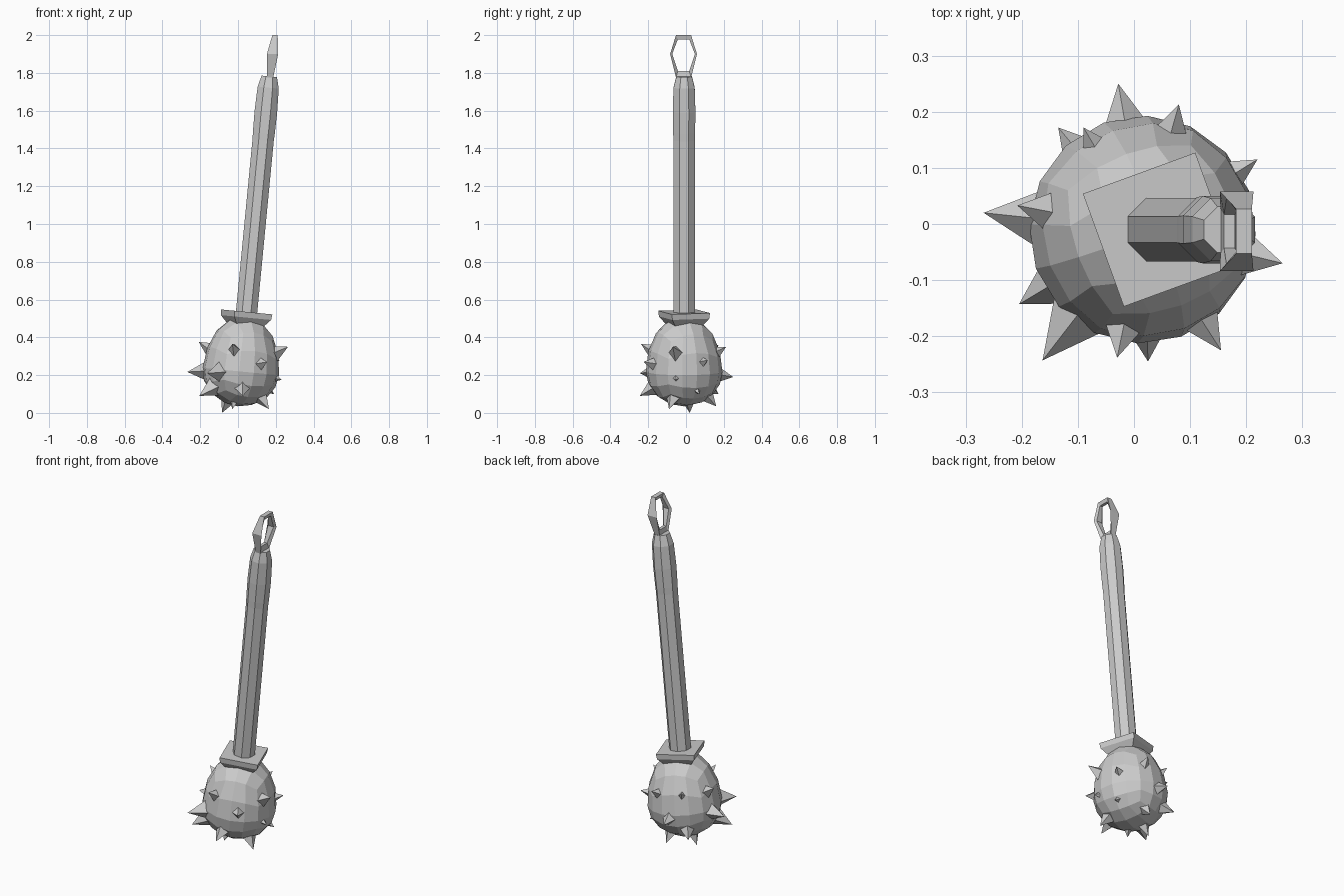
import bpy, bmesh, math
from mathutils import Matrix, Vector

cube = bpy.data.objects.get("Cube")
if cube:
    bpy.data.objects.remove(cube)

steel = bpy.data.materials.new("grey_steel")
GREY = (0.6, 0.6, 0.6, 1)
steel.use_nodes = True
steel.diffuse_color = GREY
steel.node_tree.nodes["Principled BSDF"].inputs["Base Color"].default_value = GREY

# The whole weapon leans along this axis
LEAN = Matrix.Translation((-0.006, -0.01, 0)) @ Matrix.Rotation(math.radians(5.5), 4, 'Y')


def finish(name, bm, matrix=None):
    if matrix:
        bm.transform(matrix)
    bmesh.ops.recalc_face_normals(bm, faces=bm.faces)
    mesh = bpy.data.meshes.new(name)
    bm.to_mesh(mesh)
    bm.free()
    mesh.materials.append(steel)
    obj = bpy.data.objects.new(name, mesh)
    bpy.context.collection.objects.link(obj)
    return obj


def loft(name, sides, stations, turn):
    """Capped prism through (height, apothem) stations."""
    bm = bmesh.new()
    rings = []
    for z, apothem in stations:
        r = apothem / math.cos(math.pi / sides)
        angles = [turn + math.tau * (i + 0.5) / sides for i in range(sides)]
        rings.append([bm.verts.new((r * math.cos(a), r * math.sin(a), z)) for a in angles])
    for low, high in zip(rings, rings[1:]):
        for i in range(sides):
            j = (i + 1) % sides
            bm.faces.new((low[i], low[j], high[j], high[i]))
    bm.faces.new(rings[0])
    bm.faces.new(rings[-1])
    return finish(name, bm, LEAN)


# Egg-shaped head from a spherified cube, narrower toward the neck
TURN = math.radians(20)
bm = bmesh.new()
bmesh.ops.create_cube(bm, size=2)
bmesh.ops.subdivide_edges(bm, edges=bm.edges, cuts=3, use_grid_fill=True)
for v in bm.verts:
    p = Vector([math.tan(c * math.pi / 4) for c in v.co]).normalized()
    v.co = (p.x * 0.203, p.y * 0.203, 0.22 + p.z * (0.3 if p.z > 0 else 0.185))
bm.transform(Matrix.Rotation(TURN, 4, 'Z'))
finish("head", bm, LEAN)

# Square collar, octagonal shaft with slightly swollen grip
loft("collar", 4, [(0.46, 0.07), (0.507, 0.104), (0.537, 0.107)], TURN)
loft("shaft", 8, [(0.5, 0.0565), (1.45, 0.0565), (1.49, 0.058), (1.6, 0.06),
                  (1.73, 0.056), (1.79, 0.041)], 0)

# Four-sided spikes, given by their tips
TIPS = [(-0.268, 0.02, 0.217), (-0.208, 0.033, 0.376), (-0.135, 0.172, 0.1),
        (-0.09, 0.172, 0.36), (-0.028, 0.25, 0.19), (0.08, 0.213, 0.35),
        (0.22, 0.115, 0.28), (0.265, -0.07, 0.35), (0.155, -0.225, 0.27),
        (0.025, -0.245, 0.09), (-0.03, -0.238, 0.365), (-0.163, -0.243, 0.21),
        (-0.205, -0.143, 0.09), (0.232, -0.06, 0.175), (0.19, 0.07, 0.1),
        (-0.085, 0.02, 0.0), (0.164, -0.09, 0.02), (0.02, 0.16, 0.035),
        (-0.03, -0.09, 0.02)]
centre = Vector((0.017, -0.01, 0.23))
for n, tip in enumerate(TIPS):
    tip = Vector(tip)
    out = (tip - centre).normalized()
    bm = bmesh.new()
    bmesh.ops.create_cone(bm, cap_ends=True, segments=4, radius1=0.056,
                          radius2=0, depth=0.11)
    bmesh.ops.remove_doubles(bm, verts=bm.verts, dist=0.0001)
    place = Matrix.Translation(tip - out * 0.055) @ out.to_track_quat('Z', 'Y').to_matrix().to_4x4()
    finish(f"spike_{n + 1}", bm, place)

# Six-sided hanging loop, wider at its side corners:
# outer y, outer z, inner y, inner z, centre x, half width
HALF = [(0.04, 1.775, 0.03, 1.81, 0.17, 0.016),
        (0.071, 1.9, 0.06, 1.9, 0.183, 0.03),
        (0.04, 2.0, 0.03, 1.978, 0.196, 0.014)]
corners = [(1, c) for c in HALF] + [(-1, c) for c in reversed(HALF)]
bm = bmesh.new()
rings = []
for side, (oy, oz, iy, iz, x, w) in corners:
    section = [(x - w, oy, oz), (x + w, oy, oz), (x + w * 0.6, iy, iz), (x - w * 0.6, iy, iz)]
    rings.append([bm.verts.new((a, side * y - 0.013, z)) for a, y, z in section])
for k, ring in enumerate(rings):
    following = rings[(k + 1) % len(rings)]
    for i in range(4):
        j = (i + 1) % 4
        bm.faces.new((ring[i], ring[j], following[j], following[i]))
finish("hanging_loop", bm)
